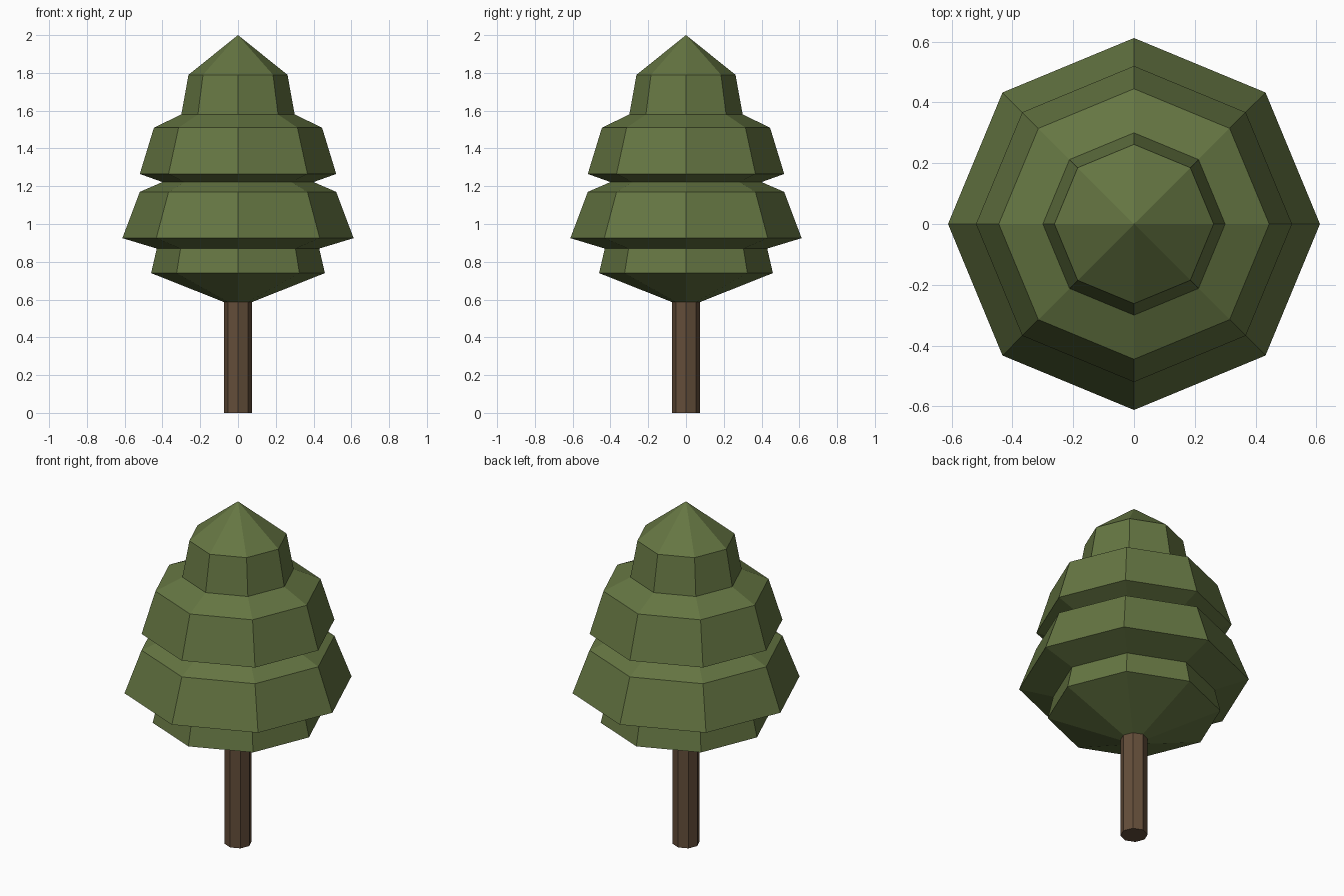
import bpy
import bmesh
from math import cos, sin, pi

SIDES = 8

cube = bpy.data.objects.get("Cube")
if cube:
    bpy.data.objects.remove(cube, do_unlink=True)


def make_material(name, rgb):
    mat = bpy.data.materials.new(name)
    mat.use_nodes = True
    colour = (*rgb, 1.0)
    mat.diffuse_color = colour
    shader = next(n for n in mat.node_tree.nodes if n.type == "BSDF_PRINCIPLED")
    shader.inputs["Base Color"].default_value = colour
    return mat


def lathe(name, profile, mat):
    """Turn a (radius, height) profile into a closed, flat-shaded solid."""
    bm = bmesh.new()
    rings = []
    for radius, z in profile:
        if radius == 0:
            rings.append([bm.verts.new((0, 0, z))] * SIDES)
        else:
            angles = [2 * pi * i / SIDES for i in range(SIDES)]
            rings.append([bm.verts.new((radius * cos(a), radius * sin(a), z)) for a in angles])
    for low, high in zip(rings, rings[1:]):
        for i in range(SIDES):
            j = (i + 1) % SIDES
            corners = dict.fromkeys((low[i], low[j], high[j], high[i]))
            bm.faces.new(list(corners))
    # Close any open end
    for ring in (rings[0], rings[-1]):
        if len(set(ring)) > 1:
            bm.faces.new(ring)
    bmesh.ops.recalc_face_normals(bm, faces=bm.faces)
    mesh = bpy.data.meshes.new(name)
    bm.to_mesh(mesh)
    bm.free()
    mesh.materials.append(mat)
    obj = bpy.data.objects.new(name, mesh)
    bpy.context.collection.objects.link(obj)
    return obj


leaf_green = make_material("leaf green", (0.13, 0.18, 0.055))
bark_brown = make_material("bark brown", (0.125, 0.075, 0.042))

# Trunk
lathe("trunk", [(0.073, 0), (0.073, 0.59)], bark_brown)

# Tiered foliage, from the underside up to the tip
lathe("foliage", [
    (0.07, 0.585),
    (0.46, 0.74), (0.43, 0.87),
    (0.612, 0.925), (0.52, 1.17), (0.40, 1.222),
    (0.52, 1.265), (0.445, 1.51),
    (0.30, 1.58), (0.262, 1.79),
    (0, 2.0),
], leaf_green)
